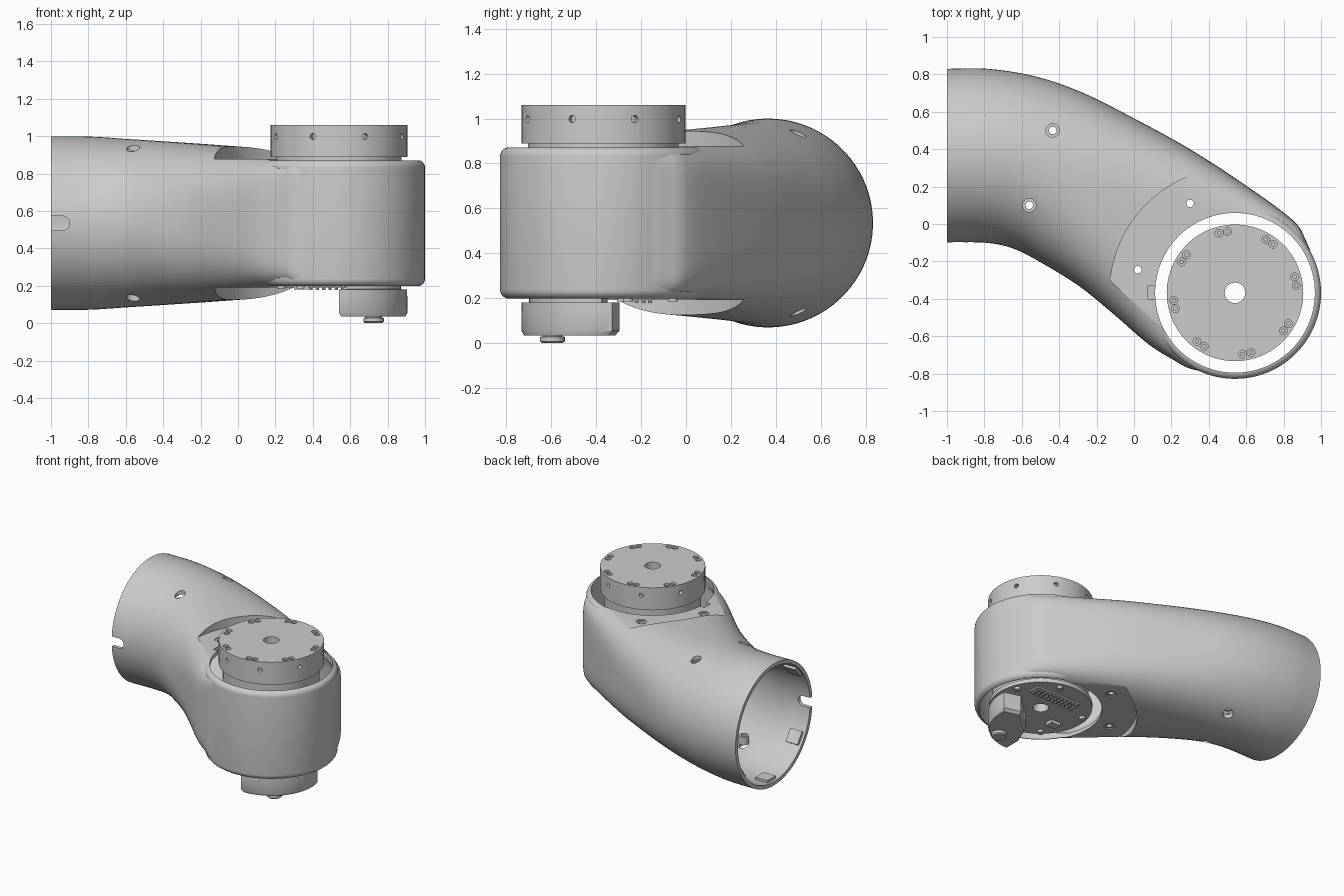
import bpy, bmesh
from math import cos, sin, pi, radians, copysign
from mathutils import Vector

if "Cube" in bpy.data.objects:
    bpy.data.objects.remove(bpy.data.objects["Cube"])

CX, CY, CZ = 0.54, -0.368, 0.535      # axis of the round joint, mid height


def make(name, bm):
    bmesh.ops.recalc_face_normals(bm, faces=bm.faces)
    me = bpy.data.meshes.new(name)
    bm.to_mesh(me)
    bm.free()
    ob = bpy.data.objects.new(name, me)
    bpy.context.collection.objects.link(ob)
    return ob


def skin(name, rings, wrap=False):
    """Join rings of points; capped at both ends, or wrapped round into a tube."""
    bm = bmesh.new()
    vs = [[bm.verts.new(p) for p in r] for r in rings]
    n = len(vs[0])
    for i in range(len(vs) if wrap else len(vs) - 1):
        a, b = vs[i], vs[(i + 1) % len(vs)]
        for j in range(n):
            k = (j + 1) % n
            bm.faces.new((a[j], a[k], b[k], b[j]))
    if not wrap:
        bm.faces.new(vs[0])
        bm.faces.new(vs[-1])
    return make(name, bm)


def lathe(name, profile, x=CX, y=CY, wrap=False, n=96):
    return skin(name, [[(x + r * cos(2 * pi * i / n), y + r * sin(2 * pi * i / n), z)
                        for i in range(n)] for r, z in profile], wrap)


def rods(name, items, n=20):
    """Many straight cylinders (start, end, radius) in one mesh."""
    bm = bmesh.new()
    for p, q, r in items:
        p, q = Vector(p), Vector(q)
        m = (q - p).to_track_quat('Z', 'Y').to_matrix().to_4x4()
        m.translation = (p + q) / 2
        bmesh.ops.create_cone(bm, cap_ends=True, segments=n, radius1=r, radius2=r,
                              depth=(q - p).length, matrix=m)
    return make(name, bm)


def box(name, lo, hi):
    (a, b, c), (d, e, f) = lo, hi
    return skin(name, [[(a, b, z), (d, b, z), (d, e, z), (a, e, z)] for z in (c, f)])


def boolean(ob, tool, op='DIFFERENCE'):
    mod = ob.modifiers.new('cut', 'BOOLEAN')
    mod.operation, mod.object, mod.solver = op, tool, 'EXACT'
    dg = bpy.context.evaluated_depsgraph_get()
    me = bpy.data.meshes.new_from_object(ob.evaluated_get(dg))
    ob.modifiers.clear()
    ob.data = me
    bpy.data.objects.remove(tool)


# Elbow sections: inner edge xy, outer edge xy, half height, roundness exponent
SECT = [(-1, -.1, -1, .83, .465, 2), (-.8, -.1, -.78, .83, .463, 2),
        (-.65, -.13, -.53, .79, .45, 2.05), (-.5, -.205, -.28, .705, .437, 2.2),
        (-.29, -.335, 0, .565, .42, 2.6), (-.1, -.49, .3, .40, .40, 3.2),
        (.08, -.645, .6, .205, .37, 4.5), (.225, -.735, .85, .02, .345, 7),
        (.29, -.77, .92, -.09, .335, 11), (.37, -.79, .955, -.18, .333, 13)]


def elbow(name, d):
    """Solid elbow, shrunk by d on every side."""
    rows = []
    for i in range(len(SECT) - 1):
        p = [SECT[max(0, min(len(SECT) - 1, i + k))] for k in (-1, 0, 1, 2)]
        for s in range(6):
            t = s / 6
            rows.append([.5 * (2 * b + (c - a) * t + (2 * a - 5 * b + 4 * c - e) * t * t
                               + (3 * b - a - 3 * c + e) * t ** 3) for a, b, c, e in zip(*p)])
    rows.append(SECT[-1])
    if d:
        rows[0] = (-1.1,) + tuple(rows[0][1:2]) + (-1.1,) + tuple(rows[0][3:])
    rings = []
    for lx, ly, rx, ry, h, e in rows:
        L, R = Vector((lx, ly, CZ)), Vector((rx, ry, CZ))
        mid, half = (L + R) / 2, (R - L) / 2
        half *= 1 - d / half.length
        ring = []
        for k in range(80):
            c, s = cos(2 * pi * (k + .5) / 80), sin(2 * pi * (k + .5) / 80)
            u, v = (copysign(abs(w) ** (2 / e), w) for w in (c, s))
            ring.append(mid + half * u + Vector((0, 0, (h - d) * v)))
        rings.append(ring)
    ob = skin(name, rings)
    r, h, b = .46 - d, .337 - d, .04
    prof = [(r - b + b * sin(a), CZ - h + b - b * cos(a)) for a in [radians(15 * i) for i in range(7)]]
    prof += [(p, 2 * CZ - z) for p, z in reversed(prof)]
    boolean(ob, lathe('end_drum', prof), 'UNION')
    # flat round recess above and below
    for s in (1, -1):
        boolean(ob, lathe('recess', [(.67 + d, CZ + s * (.343 - d)), (.67 + d, CZ + s * .6)]))
    return ob


# Hollow shell with joint openings
shell = elbow('elbow_shell', 0)
boolean(shell, elbow('cavity', .028))
boolean(shell, lathe('opening', [(.427, -.1), (.427, 1.2)]))

# Screw holes, slot at the tube mouth, key notch in the top rim
SCREWS = [(-.435, .5, .36), (-.56, .1, .36), (.3, .11, .335), (.02, -.245, .335)]
boolean(shell, rods('screw_cut', [((x, y, -.1), (x, y, 1.2), .036) for x, y, h in SCREWS]))
boolean(shell, box('slot_cut', (-1.1, -.3, .497), (-.937, .1, .573)))
boolean(shell, rods('slot_round', [((-.938, -.3, .535), (-.938, .1, .535), .038)], 32))
boolean(shell, box('key_cut', (.075, -.405, .82), (.2, -.33, 1)))

parts = [shell]
for x, y, h in SCREWS:
    for s in (1, -1):
        parts.append(lathe('screw_seat', [(.037, CZ + s * h), (.02, CZ + s * h),
                                          (.02, CZ + s * (h - .06)), (.037, CZ + s * (h - .06))],
                           x, y, True, 24))

# Clip tabs inside the tube mouth
for a in (30, 90, 140, 215, 270, 325):
    c, s = cos(radians(a)), sin(radians(a))
    rings = []
    for x in (-.98, -.88):
        rings.append([(x, .365 + r * c - w * s, CZ + r * s + w * c)
                      for r, w in ((.415, -.05), (.445, -.05), (.445, .05), (.415, .05))])
    parts.append(skin('clip_tab', rings))

# Output disc with paired screws and side holes
disc = lathe('output_disc', [(.365, 1.06), (.365, .888), (.055, .888), (.055, 1.06)], wrap=True)


def polar(r, deg, z):
    return (CX + r * cos(radians(deg)), CY + r * sin(radians(deg)), z)


pairs = [(a + 45 * k) for k in range(8) for a in (97, 105)]
boolean(disc, rods('disc_screw_cut', [(polar(.33, a, 1.03), polar(.33, a, 1.1), .021) for a in pairs]))
boolean(disc, rods('disc_side_cut', [(polar(.335, 22.5 + 45 * k, .998), polar(.4, 22.5 + 45 * k, .998), .016)
                                     for k in range(8)]))
parts += [disc, rods('disc_screws', [(polar(.33, a, 1.02), polar(.33, a, 1.05), .012) for a in pairs])]

# Drive core and lower circuit plate
parts.append(lathe('drive_core', [(.335, .89), (.335, .23), (.055, .23), (.055, .89)], wrap=True))
parts.append(lathe('circuit_plate', [(.36, .235), (.36, .205), (.055, .205), (.055, .235)], wrap=True))
parts.append(box('pin_header', (.37, -.235, .193), (.75, -.145, .21)))
parts.append(rods('header_pins', [((.39 + .034 * i, -.22 + .03 * j, .178), (.39 + .034 * i, -.22 + .03 * j, .2), .009)
                                  for i in range(11) for j in range(3)], 8))
parts.append(box('small_socket', (.3, -.5, .18), (.38, -.44, .21)))
parts.append(rods('plate_screws', [(polar(.32, a, .185), polar(.32, a, .21), .022)
                                   for a in (20, 75, 165, 230)]))

# Inner bracket seen through the tube mouth
parts.append(box('inner_bracket_plate', (-.02, .05, .3), (.02, .35, .72)))
parts.append(box('inner_bracket_arm', (-.3, .28, .38), (0, .32, .62)))
parts.append(box('inner_bracket_block', (-.22, .14, .4), (-.02, .3, .55)))

# Connector block under the plate, curved on the outside
plan = [polar(.365, a, 0)[:2] for a in range(-90, 12, 6)] + [(.78, -.296), (.60, -.46), (.54, -.60)]


def slab(name, levels):
    mx, my = .735, -.56
    return skin(name, [[(mx + (x - mx) * k, my + (y - my) * k, z) for x, y in plan] for k, z in levels])


parts.append(slab('connector_body', [(.93, .035), (1, .055), (1, .145)]))
parts.append(slab('connector_top', [(.999, .14), (.999, .18), (.8, .182), (.8, .21)]))
parts.append(lathe('connector_nub', [(.045, 0), (.055, .008), (.055, .028), (.045, .03), (.045, .05)],
                   .725, -.595, n=32))

# Smooth shading with crisp edges
bpy.ops.object.select_all(action='DESELECT')
for ob in parts:
    ob.select_set(True)
bpy.context.view_layer.objects.active = shell
bpy.ops.object.shade_smooth_by_angle(angle=radians(30))
